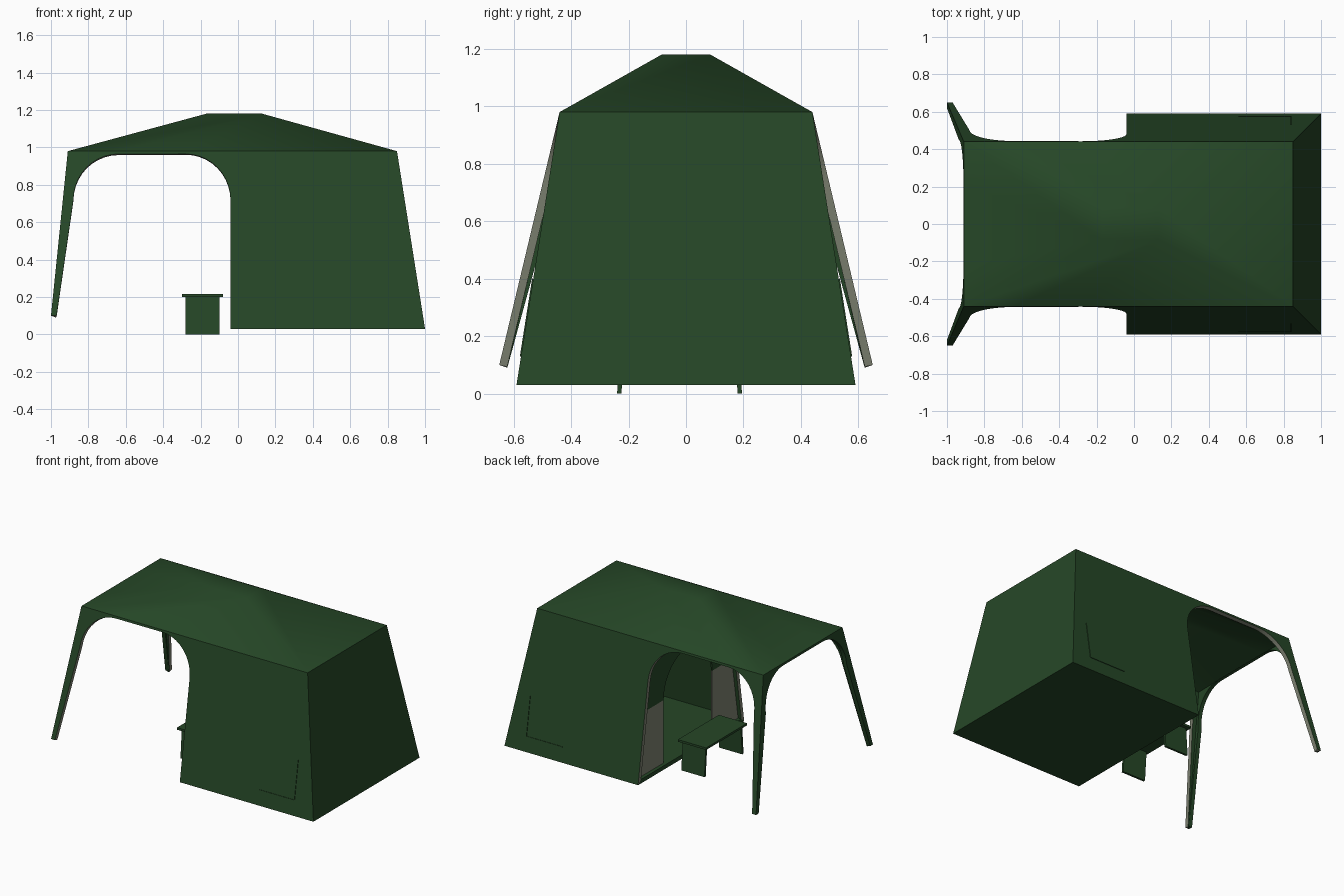
import bpy, bmesh, math

if "Cube" in bpy.data.objects:
    bpy.data.objects.remove(bpy.data.objects["Cube"])


def material(name, color):
    m = bpy.data.materials.new(name)
    m.diffuse_color = (*color, 1)
    m.use_nodes = True
    m.node_tree.nodes["Principled BSDF"].inputs["Base Color"].default_value = m.diffuse_color
    return m


GREEN = material("dark green canvas", (0.019, 0.063, 0.020))
GREY = material("warm grey lining", (0.21, 0.227, 0.17))

EAVE, ARCH, SPRING, FOOT, BASE = 0.98, 0.965, 0.72, 0.10, 0.03


def wall_y(z):
    return 0.44 + 0.15 * (EAVE - z) / 0.95


def leg_y(z):
    return 0.44 + 0.21 * (EAVE - z) / 0.88


def leg_x(z):
    return -0.91 - 0.09 * (EAVE - z) / 0.88


def arc(a0, a1, n=10):
    """Quarter ellipse from (a0, SPRING) up to (a1, ARCH)."""
    return [(a1 + (a0 - a1) * math.cos(t), SPRING + (ARCH - SPRING) * math.sin(t))
            for t in (i * math.pi / 2 / n for i in range(n + 1))]


def finish(bm, name, mats):
    me = bpy.data.meshes.new(name)
    bm.to_mesh(me)
    bm.free()
    for m in mats:
        me.materials.append(m)
    ob = bpy.data.objects.new(name, me)
    bpy.context.collection.objects.link(ob)
    bpy.context.view_layer.objects.active = ob
    for o in bpy.context.selected_objects:
        o.select_set(False)
    ob.select_set(True)
    return ob


def hexa(name, lo, hi, mat, shift=0.0):
    """Box whose bottom is moved along y by shift."""
    bm = bmesh.new()
    bmesh.ops.create_cube(bm, size=1)
    for v in bm.verts:
        low = v.co.z < 0
        v.co = [lo[i] + (hi[i] - lo[i]) * (v.co[i] + 0.5) for i in range(3)]
        if low:
            v.co.y += shift
    return finish(bm, name, [mat])


# Canvas shell: side faces use slot 1 so that their cut edges become grey
bm = bmesh.new()


def face(pts, slot=0):
    f = bm.faces.new([bm.verts.new(p) for p in pts])
    f.material_index = slot


RX0, RX1, RY, TOP = -0.17, 0.13, 0.085, 1.18
A0, A1, E = -0.28, -0.64, 0.22

for s in (-1, 1):
    # side wall, lintel and leg
    wall = [(0.85, EAVE), (1.0, BASE), (-0.04, BASE)] + arc(-0.04, A0) + [(A0, EAVE)]
    face([(x, s * wall_y(z), z) for x, z in wall], 1)
    face([(A0, s * 0.44, EAVE), (A0, s * wall_y(ARCH), ARCH),
          (A1, s * leg_y(ARCH), ARCH), (A1, s * 0.44, EAVE)], 1)
    leg = [(-0.91, EAVE), (-1.0, FOOT), (-0.97, FOOT)] + arc(-0.88, A1) + [(A1, EAVE)]
    face([(x, s * leg_y(z), z) for x, z in leg], 1)
    # half of the open end
    end = [(0.44, EAVE), (0.65, FOOT), (0.62, FOOT)] + arc(0.45, E) + [(E, EAVE)]
    face([(leg_x(z), s * y, z) for y, z in end])
    # roof side slope
    face([(0.85, s * 0.44, EAVE), (A0, s * 0.44, EAVE), (A1, s * 0.44, EAVE),
          (-0.91, s * 0.44, EAVE), (RX0, s * RY, TOP), (RX1, s * RY, TOP)])

# end lintel, closed end, floor, roof ends and roof cap
face([(-0.91, -E, EAVE), (leg_x(ARCH), -E, ARCH), (leg_x(ARCH), E, ARCH), (-0.91, E, EAVE)])
face([(0.85, -0.44, EAVE), (1, -0.59, BASE), (1, 0.59, BASE), (0.85, 0.44, EAVE)])
face([(-0.04, -0.59, BASE), (1, -0.59, BASE), (1, 0.59, BASE), (-0.04, 0.59, BASE)])
face([(0.85, -0.44, EAVE), (0.85, 0.44, EAVE), (RX1, RY, TOP), (RX1, -RY, TOP)])
face([(-0.91, -0.44, EAVE), (-0.91, -E, EAVE), (-0.91, E, EAVE), (-0.91, 0.44, EAVE),
      (RX0, RY, TOP), (RX0, -RY, TOP)])
face([(RX0, -RY, TOP), (RX1, -RY, TOP), (RX1, RY, TOP), (RX0, RY, TOP)])
bmesh.ops.remove_doubles(bm, verts=bm.verts, dist=0.0005)
bmesh.ops.recalc_face_normals(bm, faces=bm.faces)
cap = max(bm.faces, key=lambda f: f.calc_center_median().z)
if cap.normal.z < 0:
    bmesh.ops.reverse_faces(bm, faces=bm.faces)
shell = finish(bm, "tent_shell", [GREEN, GREEN, GREY])
mod = shell.modifiers.new("thickness", 'SOLIDIFY')
mod.thickness = 0.028
mod.offset = -1
mod.use_even_offset = True
mod.material_offset_rim = 1
bpy.ops.object.modifier_apply(modifier=mod.name)
bpy.ops.object.shade_smooth_by_angle(angle=math.radians(35))

# Inner partition with an arched doorway: grey below, green above
R, MID, PX = 0.27, 0.5, -0.01
bm = bmesh.new()
for s in (-1, 1):
    def inner(z):
        return wall_y(z) - 0.015
    face([(PX, s * y, z) for y, z in
          [(R, 0.04), (inner(0.04), 0.04), (inner(MID), MID), (R, MID)]], 1)
    curve = [(R * math.cos(i * math.pi / 20), MID + R * math.sin(i * math.pi / 20))
             for i in range(11)]
    face([(PX, s * y, z) for y, z in
          curve + [(0, 0.98), (inner(0.98), 0.98), (inner(MID), MID)]])
bmesh.ops.remove_doubles(bm, verts=bm.verts, dist=0.0005)
bmesh.ops.recalc_face_normals(bm, faces=bm.faces)
part = finish(bm, "doorway_partition", [GREEN, GREY])
mod = part.modifiers.new("thickness", 'SOLIDIFY')
mod.thickness = 0.01
mod.offset = 0

# Table
hexa("table_top", (-0.30, -0.25, 0.20), (-0.08, 0.205, 0.215), GREEN)
hexa("table_leg_front", (-0.28, -0.225, 0), (-0.10, -0.21, 0.2), GREEN, -0.015)
hexa("table_leg_back", (-0.28, 0.165, 0), (-0.10, 0.18, 0.2), GREEN, 0.015)

# Narrow seams on both side walls
for s, side in ((-1, "front"), (1, "back")):
    bm = bmesh.new()
    for x0, x1, z0, z1 in ((0.838, 0.843, 0.13, 0.40), (0.56, 0.843, 0.13, 0.135)):
        face([(x, s * (wall_y(z) + 0.002), z) for x, z in
              ((x0, z0), (x1, z0), (x1, z1), (x0, z1))])
    seam = finish(bm, "wall_seam_" + side, [GREEN])
    mod = seam.modifiers.new("thickness", 'SOLIDIFY')
    mod.thickness = 0.004
    mod.offset = 0
